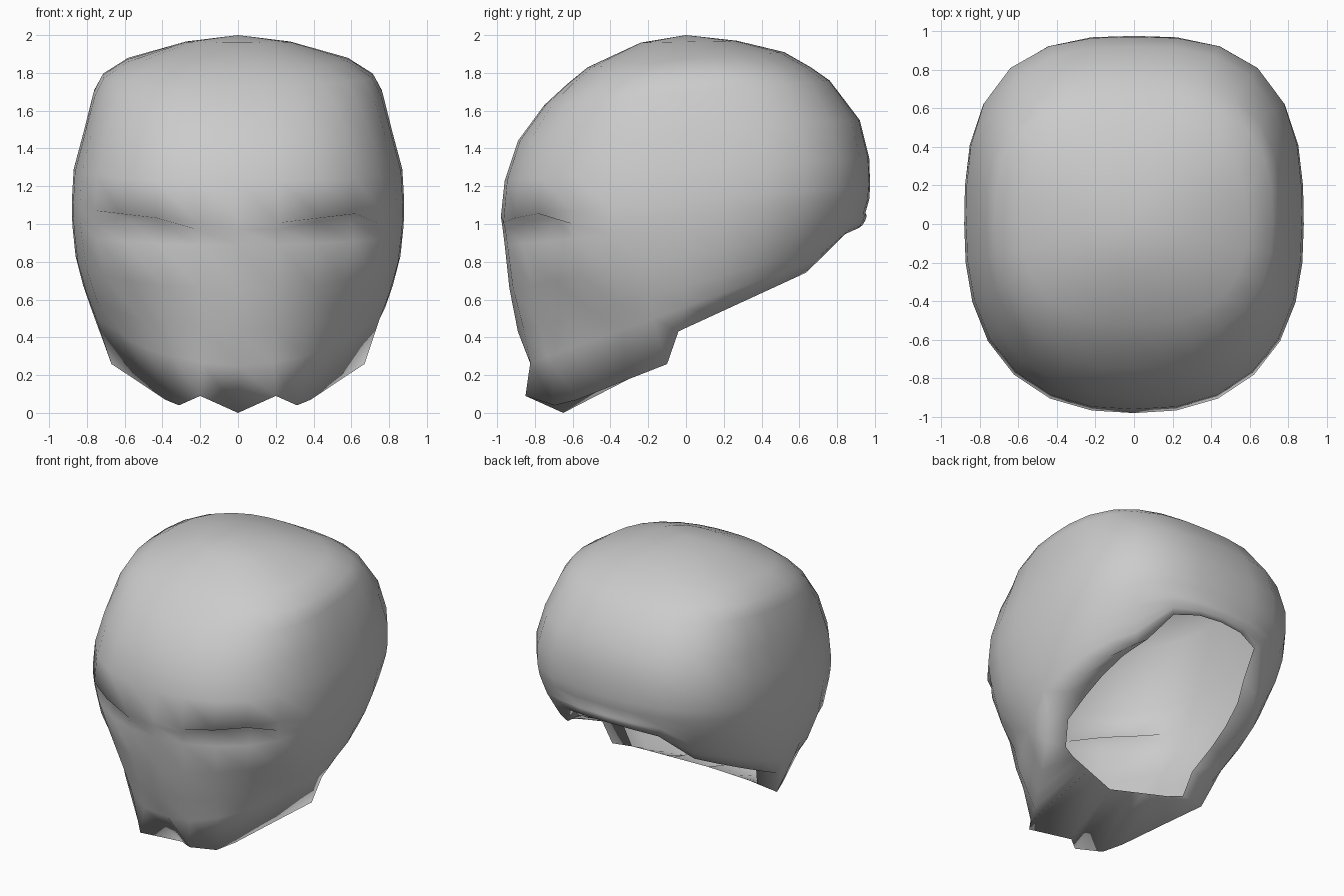
import bpy, bmesh, math

cube = bpy.data.objects.get("Cube")
if cube:
    bpy.data.objects.remove(cube)

SIDES = 28

# Tilted rings from crown to jaw: front y, front z, back y, back z, half width, front and back roundness
RINGS = [
    (-.24, 1.96, .27, 1.97, .28, 2.2, 2.2),
    (-.52, 1.83, .52, 1.91, .59, 2.4, 2.4),
    (-.63, 1.74, .66, 1.83, .72, 2.5, 2.7),
    (-.75, 1.63, .76, 1.76, .765, 2.5, 2.8),
    (-.89, 1.44, .92, 1.55, .815, 2.5, 2.9),
    (-.96, 1.23, .97, 1.35, .87, 2.45, 2.9),
    (-.98, 1.04, .975, 1.2, .88, 2.45, 2.8),
    (-.97, .97, .97, 1.13, .88, 2.45, 2.7),
    (-.96, .89, .95, 1.06, .875, 2.4, 2.6),
    (-.935, .66, .93, 1.0, .86, 2.2, 2.5),
    (-.89, .43, .89, .92, .82, 1.9, 2.4),
    (-.87, .25, .86, .87, .78, 1.7, 2.4),
    (-.85, .09, .83, .83, .71, 1.65, 2.4),
]
BROW, EYE, LID, CHEEK, MOUTH, CHIN, RIM = range(6, 13)

# Lift of the lowest rings into the notch at the nape
NOTCH = {CHEEK: .045, MOUTH: .1, CHIN: .125, RIM: .15}


def rim_height(y):
    """Height of the slanted lower edge, with a step behind the jaw."""
    if y > -.07:
        return .45 + .46 * y
    return max(0, .47 * (y + .65))


def ring_points(index):
    yf, zf, yb, zb, w, nf, nb = RINGS[index]
    yc, half = (yf + yb) / 2, (yb - yf) / 2
    points = []
    for i in range(SIDES):
        a = 2 * math.pi * i / SIDES
        s, c = math.sin(a), -math.cos(a)
        n = nf if c < 0 else nb
        r = (abs(s / w) ** n + abs(c / half) ** n) ** (-1 / n)
        x, y = r * s, yc + r * c
        z = zf + (zb - zf) * (y - yf) / (yb - yf)
        front, side = y < -.3, abs(x)
        # Narrow eye slits that rise outwards under the brow
        if index == BROW and front and .15 < side < .72:
            z = .98 + .12 * side
        if front and .3 < side < .72:
            if index == EYE:
                y += .08
                x *= .96
                z = .962 + .12 * side
            if index == LID:
                y += .02
        # Hollow cheeks
        if index in (CHEEK, MOUTH) and front and .4 < side < .65:
            y += .03
            x *= .97
        # Tapered jaw with a cleft chin
        if index == CHIN and front:
            x = math.copysign(min(side, .82 + .5 * y), x)
            y += .05 * (side < .1)
        if index == RIM:
            if abs(y) < .05:
                y = -.04
            elif -.26 < y < -.05:
                y = -.1
            if y < -.05:
                side = min(side, .73 + .6 * y)
                x = math.copysign(side, x)
            z = rim_height(y)
            if front and side < .1:
                y, z = -.65, 0
            elif front and i in (1, SIDES - 1):
                x, y, z = math.copysign(.2, x), -.85, .09
            elif front:
                z = .04 + .667 * max(0, side - .34)
        # Nape notch
        if y > .3 and side < .42:
            lift = NOTCH.get(index, 0)
            y += .6 * lift
            z += lift
        points.append((x, y, z))
    return points


def bridge(bm, upper, lower):
    for i in range(SIDES):
        j = (i + 1) % SIDES
        bm.faces.new((upper[i], lower[i], lower[j], upper[j]))


# Shell of the helmet
bm = bmesh.new()
rows = [[bm.verts.new(p) for p in ring_points(k)] for k in range(len(RINGS))]

# Underside flange around the neck opening
neck = []
for v in rows[-1]:
    x, y, z = v.co
    if y > .3 and abs(x) < .42:
        inner = (x * .95, y - .015, z)
    else:
        back = max(0, y)
        y = max(y, -.25 + .2 * abs(x))
        inner = (x * (.76 + .08 * back), y, rim_height(y) + .02 + .08 * back)
    neck.append(bm.verts.new(inner))
rows.append(neck)

for upper, lower in zip(rows, rows[1:]):
    bridge(bm, upper, lower)
crown = bm.verts.new((0, 0, 2))
for i in range(SIDES):
    bm.faces.new((crown, rows[0][i], rows[0][(i + 1) % SIDES]))
bmesh.ops.recalc_face_normals(bm, faces=bm.faces)
if crown.link_faces[0].normal.z < 0:
    bmesh.ops.reverse_faces(bm, faces=bm.faces)

mesh = bpy.data.meshes.new("helmet_shell")
bm.to_mesh(mesh)
bm.free()
shell = bpy.data.objects.new("helmet_shell", mesh)
bpy.context.collection.objects.link(shell)

# Plain grey finish
grey = bpy.data.materials.new("plain_grey")
grey.use_nodes = True
colour = (.6, .6, .6, 1)
grey.diffuse_color = colour
grey.node_tree.nodes["Principled BSDF"].inputs["Base Color"].default_value = colour
mesh.materials.append(grey)

bpy.ops.object.select_all(action="DESELECT")
shell.select_set(True)
bpy.context.view_layer.objects.active = shell
bpy.ops.object.shade_smooth_by_angle(angle=math.radians(100))
